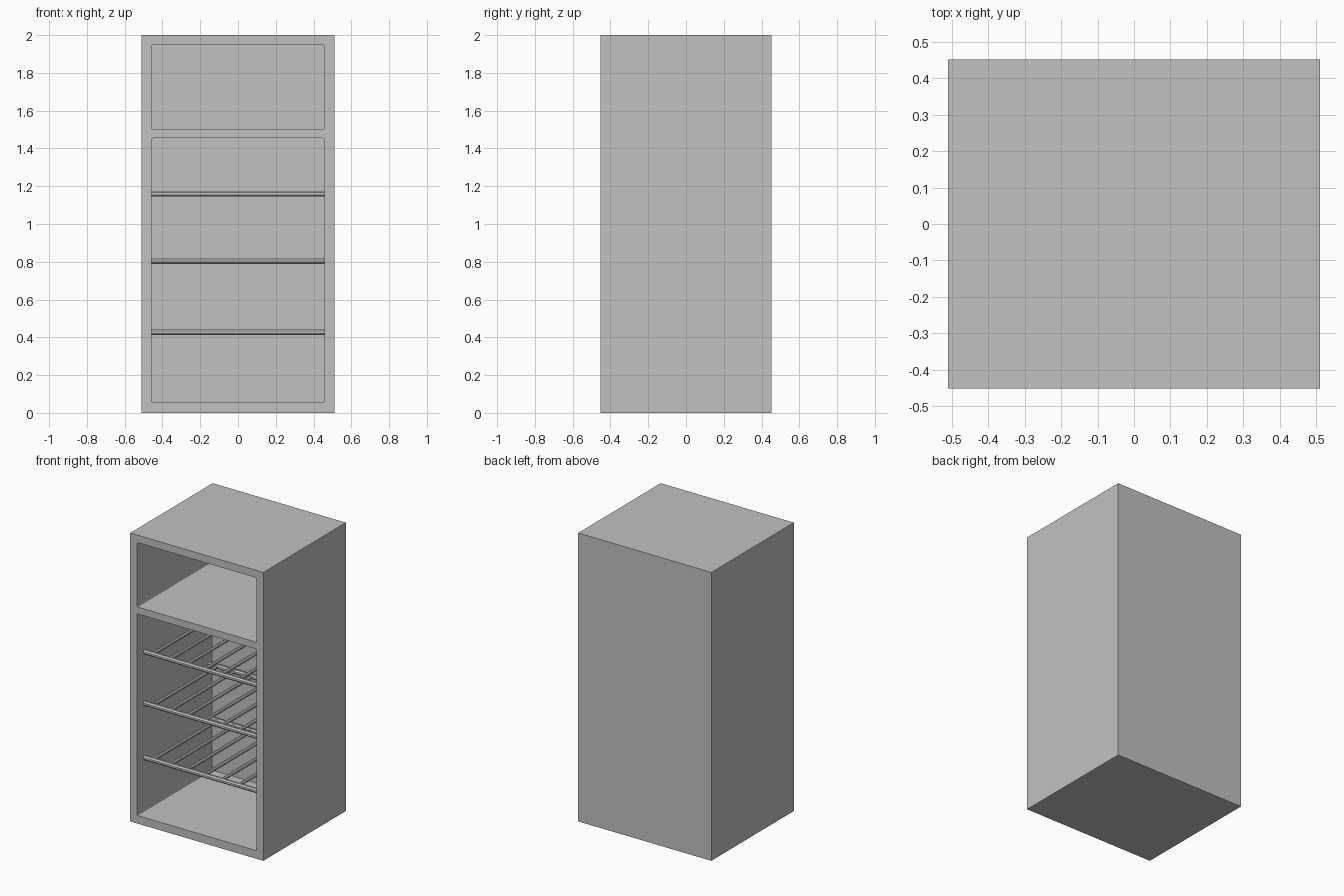
import bpy, bmesh, math
from mathutils import Matrix

if "Cube" in bpy.data.objects:
    bpy.data.objects.remove(bpy.data.objects["Cube"])

grey = bpy.data.materials.new("warm grey")
grey.diffuse_color = (0.54, 0.535, 0.52, 1)
grey.use_nodes = True
grey.node_tree.nodes["Principled BSDF"].inputs["Base Color"].default_value = grey.diffuse_color


def add_object(name, bm):
    me = bpy.data.meshes.new(name)
    bm.to_mesh(me)
    bm.free()
    me.materials.append(grey)
    ob = bpy.data.objects.new(name, me)
    bpy.context.collection.objects.link(ob)
    return ob


def box(name, lo, hi, corner=0.0):
    """Box between two corners; optional rounding of the edges along y."""
    bm = bmesh.new()
    bmesh.ops.create_cube(bm, size=1)
    for v in bm.verts:
        v.co = [l + (c + 0.5) * (h - l) for c, l, h in zip(v.co, lo, hi)]
    if corner:
        edges = [e for e in bm.edges
                 if abs(e.verts[0].co.y - e.verts[1].co.y) > 1e-4]
        bmesh.ops.bevel(bm, geom=edges, offset=corner, segments=2,
                        profile=0.5, affect='EDGES')
    return add_object(name, bm)


def add_bar(bm, centre, axis, length, radius):
    """Eight-sided bar with flat top along x or y."""
    turn = (Matrix.Rotation(math.pi / 2, 4, 'Y') if axis == 'X'
            else Matrix.Rotation(math.pi / 2, 4, 'X'))
    m = Matrix.Translation(centre) @ turn @ Matrix.Rotation(math.pi / 8, 4, 'Z')
    bmesh.ops.create_cone(bm, cap_ends=True, segments=8, radius1=radius,
                          radius2=radius, depth=length, matrix=m)


# Cabinet shell with two compartments cut into the front
cabinet = box("cabinet", (-0.511, -0.452, 0), (0.511, 0.452, 2))
for label, z0, z1 in (("upper", 1.502, 1.948), ("lower", 0.056, 1.454)):
    cutter = box(label + "_compartment_cutter",
                 (-0.457, -0.6, z0), (0.457, 0.37, z1), corner=0.007)
    cutter.hide_render = True
    cutter.hide_viewport = False
    cutter.display_type = 'WIRE'
    mod = cabinet.modifiers.new(label + "_cut", 'BOOLEAN')
    mod.operation = 'DIFFERENCE'
    mod.solver = 'EXACT'
    mod.object = cutter

# Wire shelves: front and back rails joined by rods
FRONT, BACK, RODS = -0.37, 0.34, 7
for i, z in enumerate((0.427, 0.804, 1.16)):
    bm = bmesh.new()
    for y in (FRONT, BACK):
        add_bar(bm, (0, y, z), 'X', 0.916, 0.0165)
    for k in range(RODS):
        x = (k - (RODS - 1) / 2) * 0.132
        add_bar(bm, (x, (FRONT + BACK) / 2, z), 'Y', BACK - FRONT, 0.0125)
    add_object("wire_shelf_%d" % (i + 1), bm)
